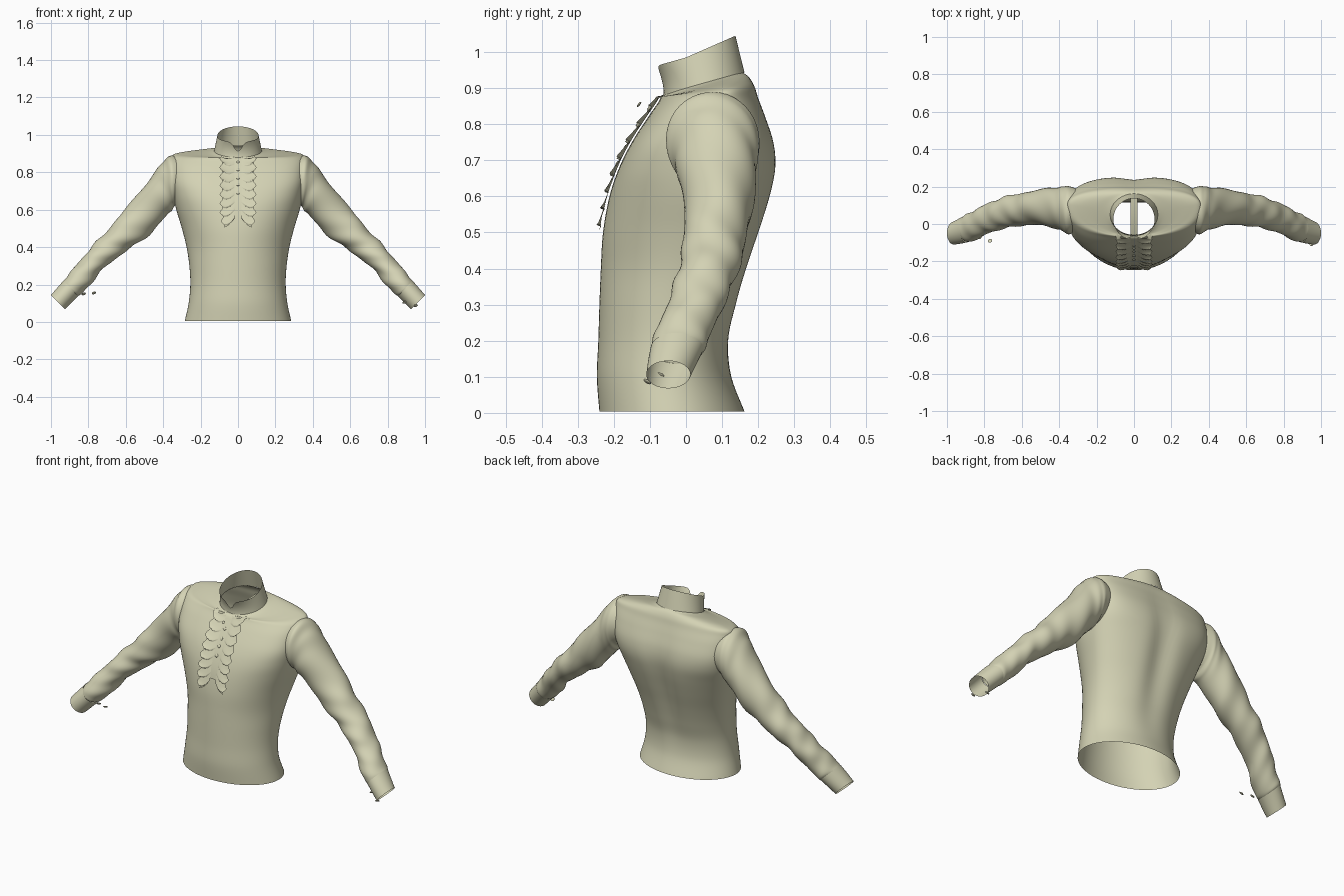
import bpy, bmesh, math
from math import sin, cos, pi, exp
from mathutils import Vector
from mathutils.bvhtree import BVHTree

cube = bpy.data.objects.get("Cube")
if cube:
    bpy.data.objects.remove(cube, do_unlink=True)

cloth = bpy.data.materials.new("cream_cloth")
cloth.use_nodes = True
cloth.diffuse_color = (0.66, 0.65, 0.46, 1)
shader = next(n for n in cloth.node_tree.nodes if n.type == 'BSDF_PRINCIPLED')
shader.inputs["Base Color"].default_value = cloth.diffuse_color
shader.inputs["Roughness"].default_value = 0.8


def finish(name, bm):
    mesh = bpy.data.meshes.new(name)
    bm.to_mesh(mesh)
    bm.free()
    mesh.materials.append(cloth)
    mesh.shade_smooth()
    obj = bpy.data.objects.new(name, mesh)
    bpy.context.collection.objects.link(obj)
    return obj


def surface(name, nu, nv, point, closed=True, front=False):
    """Grid of point(u, v), wrapped around u when closed."""
    bm = bmesh.new()
    cols = nu if closed else nu + 1
    rows = [[bm.verts.new(point(i / nu, j / nv)) for i in range(cols)]
            for j in range(nv + 1)]
    for a, b in zip(rows, rows[1:]):
        for i in range(nu):
            k = (i + 1) % cols
            bm.faces.new((a[i], a[k], b[k], b[i]))
    bmesh.ops.recalc_face_normals(bm, faces=bm.faces)
    if front and sum(f.normal.y for f in bm.faces) > 0:
        bmesh.ops.reverse_faces(bm, faces=bm.faces)
    return finish(name, bm)


def spline(rows, t):
    """Smooth interpolation through rows of numbers, t from 0 to 1."""
    s = t * (len(rows) - 1)
    i = min(int(s), len(rows) - 2)
    f = s - i
    a, b, c, d = (rows[max(0, min(len(rows) - 1, k))] for k in range(i - 1, i + 3))
    return [q + f / 2 * (r - p + f * (2*p - 5*q + 4*r - s2 + f * (3*(q - r) + s2 - p)))
            for p, q, r, s2 in zip(a, b, c, d)]


def power(value, exponent):
    return math.copysign(abs(value) ** exponent, value)


# Torso: height, half width, front y, back y, side y, roundness, tilt
torso_rows = [
    (.004, .285, -.24, .162, -.04, 2, 0),
    (.1, .264, -.247, .128, -.05, 2, 0),
    (.2, .255, -.243, .125, -.04, 2, 0),
    (.3, .26, -.24, .15, -.02, 2, 0),
    (.4, .275, -.236, .18, .01, 2, 0),
    (.5, .3, -.23, .212, .035, 2.1, 0),
    (.6, .33, -.212, .24, .05, 2.3, 0),
    (.68, .347, -.185, .252, .065, 2.7, 0),
    (.75, .356, -.15, .245, .07, 3, 0),
    (.82, .359, -.105, .222, .08, 2.9, 0),
    (.866, .36, -.076, .203, .09, 2.5, .03),
    (.888, .348, -.07, .193, .1, 2.2, .1),
    (.897, .3, -.067, .184, .095, 2, .18),
    (.903, .22, -.064, .174, .08, 2, .25),
    (.908, .16, -.062, .165, .06, 2, .28),
    (.915, .125, -.058, .16, .05, 2, .28),
]


def torso_point(u, v):
    z, w, front, back, side, p, tilt = spline(torso_rows, v)
    a = u * 2 * pi
    x = w * power(sin(a), 2 / p)
    c = power(cos(a), 2 / p)
    y = side + (side - front) * -c if c > 0 else side - (back - side) * c
    if c < 0:  # hollow along the spine
        y -= .025 * exp(-(x / .07) ** 2) * sin(pi * min(1, z)) ** 2
    return x, y, z + tilt * (y - .05)


torso = surface("torso", 96, 90, torso_point)
skin = BVHTree.FromPolygons([v.co for v in torso.data.vertices],
                            [p.vertices[:] for p in torso.data.polygons])


def chest_y(x, z):
    hit = skin.ray_cast(Vector((x, -1, z)), Vector((0, 1, 0)))[0]
    return hit.y if hit else -.06


# Standing collar with a flared, notched front
def collar_point(u, v):
    a = u * 2 * pi
    base = Vector((.128 * sin(a), .05 - .112 * cos(a), 0))
    base.z = .912 + .28 * (base.y - .05)
    top = Vector((.11 * sin(a), .025 - .112 * cos(a), 0))
    top.z = .985 + (.44 if top.y > 0 else .28) * top.y
    ahead = max(0, cos(a))
    notch = exp(-(base.x / .03) ** 2) * ahead
    v *= 1 - .6 * notch
    p = base.lerp(top, v)
    p.y += ahead * .03 * v * (1 - v)
    return p


surface("collar", 72, 10, collar_point)

# Sleeve: upper x, upper z, lower x, lower z, front y, back y
sleeve_rows = [
    (.32, .882, .3, .65, -.04, .19),
    (.365, .888, .335, .622, -.055, .203),
    (.405, .85, .352, .6, -.04, .2),
    (.47, .768, .385, .565, -.02, .195),
    (.6, .605, .465, .475, -.005, .178),
    (.685, .505, .56, .405, -.01, .16),
    (.76, .425, .645, .345, -.025, .14),
    (.825, .35, .725, .28, -.045, .11),
    (.882, .283, .785, .205, -.075, .078),
    (.928, .226, .84, .148, -.096, .055),
    (.934, .215, .862, .137, -.092, .042),
]
cuff_rows = [
    (.932, .222, .856, .137, -.098, .048),
    (.966, .183, .89, .103, -.105, .03),
    (1, .144, .925, .068, -.11, .012),
]


def tube(name, rows, side, nv, wrinkle):
    def point(u, v):
        ux, uz, lx, lz, front, back = spline(rows, v)
        a = u * 2 * pi
        fold = wrinkle * math.sin(pi * v) * (.4 + v) * (
            sin(34 * v + 2 * sin(a)) + .7 * sin(55 * v - 3 * a))
        c, s = cos(a) * (1 + fold), sin(a) * (1 + fold)
        return (side * ((ux + lx) / 2 + (ux - lx) / 2 * c),
                (front + back) / 2 + (back - front) / 2 * s,
                (uz + lz) / 2 + (uz - lz) / 2 * c)
    surface(name, 40, nv, point)


# Pleated ruffle hanging beside the placket
def ruffle(name, side):
    def point(u, v):
        x = .016 + u * (.074 + .008 * sin(v * 50))
        x -= .012 * u * max(0, v - .8) * 5
        z = .885 - .325 * v - .055 * u * v - .012 * sin(pi * u)
        saw = (v * 8 + .3 * u) % 1
        lift = .005 + u * (.004 + .015 * saw) + .018 * max(0, v - .75)
        return side * x, chest_y(x, z) - lift, z
    surface(name, 10, 96, point, closed=False, front=True)


for label, side in (("left", 1), ("right", -1)):
    tube(label + "_sleeve", sleeve_rows, side, 90, .045)
    tube(label + "_cuff", cuff_rows, side, 8, 0)
    ruffle(label + "_ruffle", side)


# Front placket strip
def placket_point(u, v):
    x, z = (u - .5) * .04, .89 - .32 * v
    return x, chest_y(x, z) - .007, z


surface("placket", 4, 30, placket_point, closed=False, front=True)


# Buttons: flattened spheres turned to face a direction
def button(name, place, facing, size=.011):
    bm = bmesh.new()
    bmesh.ops.create_uvsphere(bm, u_segments=16, v_segments=8, radius=size)
    bmesh.ops.scale(bm, vec=(1, 1, .35), verts=bm.verts)
    obj = finish(name, bm)
    obj.location = place
    obj.rotation_euler = Vector(facing).to_track_quat('Z', 'Y').to_euler()


for i, z in enumerate((.815, .77, .735, .69)):
    button(f"chest_button_{i + 1}", (0, chest_y(0, z) - .011, z), (0, -1, .5), .009)
button("collar_button", (0, -.13, .855), (0, -1, .8), .009)
for label, spots in (("right", ((-.825, -.07, .15), (-.77, -.09, .155))),
                     ("left", ((.89, -.07, .105), (.95, -.107, .087)))):
    for i, spot in enumerate(spots):
        button(f"{label}_cuff_button_{i + 1}", spot, (.3, -.5, -.8), .012)
